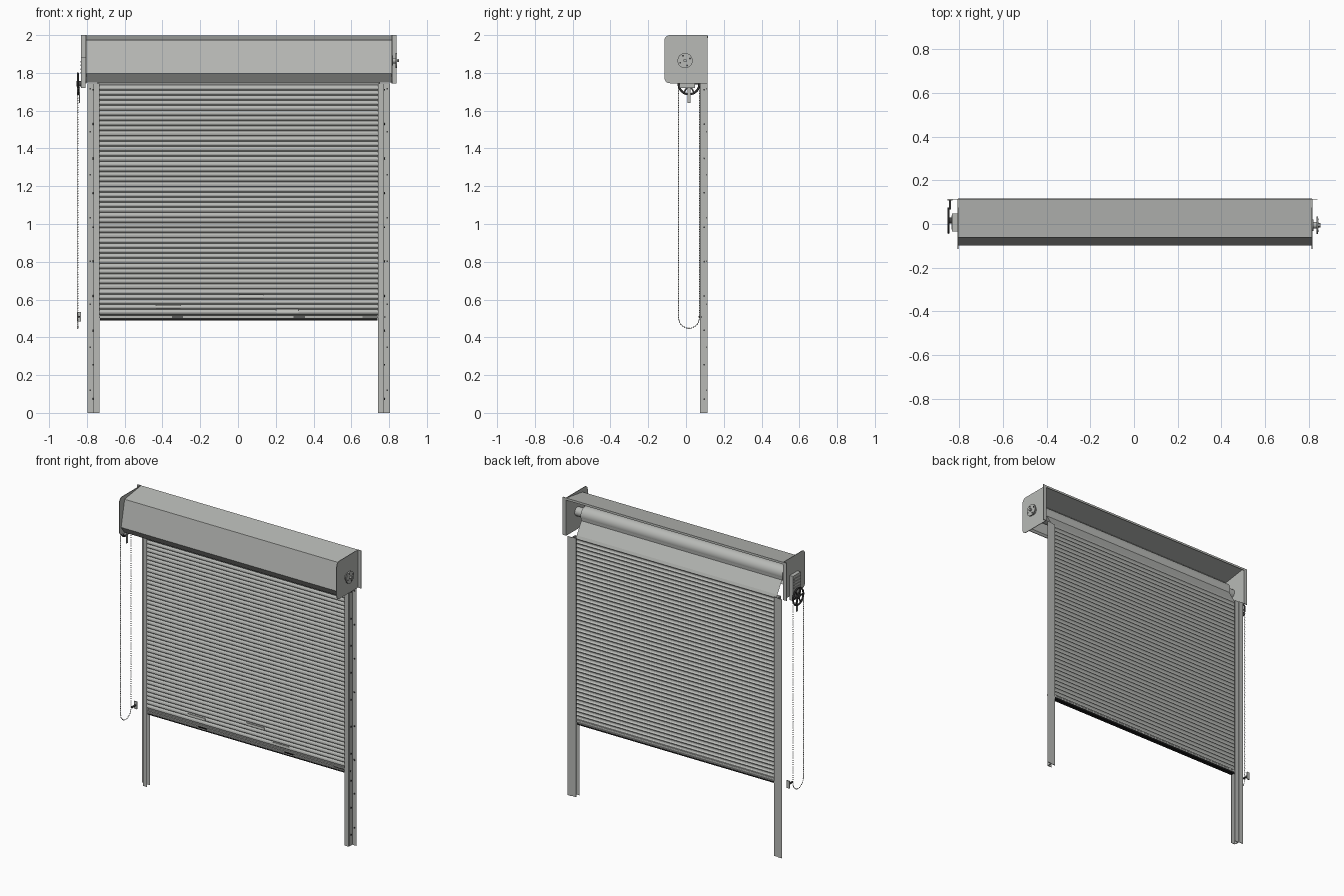
import bpy, bmesh, math
from mathutils import Matrix, Vector

if "Cube" in bpy.data.objects:
    bpy.data.objects.remove(bpy.data.objects["Cube"])


def material(name, col):
    m = bpy.data.materials.new(name)
    m.diffuse_color = (*col, 1)
    m.use_nodes = True
    m.node_tree.nodes["Principled BSDF"].inputs["Base Color"].default_value = m.diffuse_color
    return m


STEEL = material("galvanised grey", (0.48, 0.49, 0.47))
LIGHT = material("light label grey", (0.62, 0.63, 0.60))
DARK = material("dark metal", (0.06, 0.06, 0.06))
BLACK = material("black rubber", (0.01, 0.01, 0.01))


def finish(name, bm, mat, smooth=False):
    bmesh.ops.recalc_face_normals(bm, faces=bm.faces[:])
    me = bpy.data.meshes.new(name)
    bm.to_mesh(me)
    bm.free()
    me.materials.append(mat)
    ob = bpy.data.objects.new(name, me)
    bpy.context.collection.objects.link(ob)
    if smooth:
        bpy.ops.object.select_all(action='DESELECT')
        ob.select_set(True)
        bpy.context.view_layer.objects.active = ob
        bpy.ops.object.shade_smooth_by_angle(angle=math.radians(35))
    return ob


def add_box(bm, x, y, z):
    size = [b - a for a, b in (x, y, z)]
    mid = [(a + b) / 2 for a, b in (x, y, z)]
    bmesh.ops.create_cube(bm, size=1, matrix=Matrix.Translation(mid) @ Matrix.Diagonal((*size, 1)))


def box(name, x, y, z, mat=STEEL):
    bm = bmesh.new()
    add_box(bm, x, y, z)
    return finish(name, bm, mat)


def add_cyl(bm, x0, x1, y, z, r, n=32):
    mtx = Matrix.Translation(((x0 + x1) / 2, y, z)) @ Matrix.Rotation(math.pi / 2, 4, 'Y')
    bmesh.ops.create_cone(bm, cap_ends=True, segments=n, radius1=r, radius2=r,
                          depth=abs(x1 - x0), matrix=mtx)


def cyl(name, x0, x1, y, z, r, mat=STEEL, n=32):
    bm = bmesh.new()
    add_cyl(bm, x0, x1, y, z, r, n)
    return finish(name, bm, mat, True)


def extrude_x(name, pts, x0, x1, mat=STEEL, closed=False, thick=0):
    """Sweep a (y, z) profile along x: an open sheet or a closed solid."""
    bm = bmesh.new()
    a = [bm.verts.new((x0, y, z)) for y, z in pts]
    b = [bm.verts.new((x1, y, z)) for y, z in pts]
    n = len(pts)
    for i in range(n if closed else n - 1):
        j = (i + 1) % n
        bm.faces.new((a[i], a[j], b[j], b[i]))
    if closed:
        bm.faces.new(a)
        bm.faces.new(b)
    ob = finish(name, bm, mat)
    if thick:
        mod = ob.modifiers.new("sheet", 'SOLIDIFY')
        mod.thickness = thick
        mod.offset = 0
    return ob


CX = 0.004                      # middle of the shutter
AY, AZ = -0.005, 1.865          # barrel axis

# Hood: folded sheet, open at the back and underneath
extrude_x("hood", [(0.114, 1.985), (0.114, 1.998), (-0.06, 1.972), (-0.097, 1.798), (-0.06, 1.75)],
          -0.804, 0.814, thick=0.003)

# End plates with rounded front corners and a wall flange
outline = [(0.115, 1.745), (0.115, 2.0)]
for cz, a0 in ((1.97, 90), (1.775, 180)):
    for k in range(6):
        a = math.radians(a0 + k * 18)
        outline.append((-0.085 + 0.03 * math.cos(a), cz + 0.03 * math.sin(a)))
for side, x, w in (("left", -0.805, -1), ("right", 0.815, 1)):
    extrude_x(side + "_end_plate", outline, x - 0.002, x + 0.002, closed=True)
    box(side + "_plate_flange", sorted((x, x + w * 0.025)), (0.111, 0.115), (1.745, 2.0))

# Barrel with its shaft
cyl("barrel", -0.75, 0.755, AY, AZ, 0.05)
cyl("barrel_shaft", -0.803, 0.813, AY, AZ, 0.03)

# Curtain: repeated slat profile, then the lead sheet up to the barrel
P, Z0, N = 0.027, 0.52, 45
slat = [(0.098, 0.0), (0.090, 0.007), (0.0885, 0.013), (0.0905, 0.020), (0.096, 0.0262)]
curtain = [(y, Z0 + i * P + z) for i in range(N) for y, z in slat]
extrude_x("slat_curtain", curtain + [(0.098, Z0 + N * P)], -0.757, 0.765)
extrude_x("curtain_lead", [(0.098, Z0 + N * P), (0.09, 1.755), (0.042, 1.835), (0.045, 1.865)],
          -0.745, 0.752)

# Bottom bar, its angle lip, rubber seal, handles and latch
box("bottom_bar", (-0.755, 0.763), (0.086, 0.102), (0.502, 0.522))
box("bottom_bar_lip", (-0.73, 0.738), (0.078, 0.104), (0.513, 0.517), LIGHT)
box("bottom_bar_foot", (-0.73, 0.738), (0.076, 0.108), (0.499, 0.503))
box("bottom_seal", (-0.73, 0.738), (0.080, 0.106), (0.488, 0.499), BLACK)
for i, x in enumerate((-0.32, 0.325)):
    box(f"handle_{i}", (x - 0.03, x + 0.03), (0.074, 0.087), (0.504, 0.511), BLACK)
box("latch_bolt", (0.66, 0.782), (0.08, 0.086), (0.505, 0.511), DARK)

# Small labels on the slats
for i, (x, z, w) in enumerate(((-0.37, 0.563, 0.13), (0.07, 0.618, 0.13), (0.26, 0.54, 0.12))):
    box(f"label_{i}", (x - w / 2, x + w / 2), (0.085, 0.088), (z - 0.009, z + 0.009), LIGHT)

# Guides: a channel open towards the curtain plus an angle against the wall
for side, s in (("left", -1), ("right", 1)):
    def span(a, b):
        return sorted((CX + s * a, CX + s * b))
    bm = bmesh.new()
    zz = (0, 1.745)
    add_box(bm, span(0.737, 0.767), (0.075, 0.078), zz)
    add_box(bm, span(0.737, 0.767), (0.108, 0.111), zz)
    add_box(bm, span(0.764, 0.767), (0.078, 0.108), zz)
    finish(side + "_guide_channel", bm, STEEL)
    bm = bmesh.new()
    add_box(bm, span(0.767, 0.770), (0.080, 0.112), zz)
    add_box(bm, span(0.767, 0.800), (0.112, 0.115), zz)
    finish(side + "_guide_angle", bm, STEEL)
    bm = bmesh.new()
    for k in range(10):
        z = 0.073 + k * 0.182
        add_cyl(bm, *span(0.770, 0.775), 0.096, z, 0.005, 8)
    finish(side + "_guide_bolts", bm, DARK)
    bm = bmesh.new()
    for k in range(8):
        z = 0.12 + k * 0.228
        add_box(bm, span(0.782, 0.790), (0.108, 0.112), (z - 0.004, z + 0.004))
    finish(side + "_wall_anchors", bm, DARK)

# Right bearing and round cap
cyl("bearing_stub", 0.815, 0.838, AY, AZ, 0.015)
cyl("bearing_flange", 0.816, 0.821, AY, AZ, 0.026)
cyl("bearing_cap", 0.834, 0.841, AY, AZ, 0.04)
cyl("bearing_nut", 0.841, 0.853, AY, AZ, 0.010, n=6)
bm = bmesh.new()
for k in range(4):
    a = k * math.pi / 2 + 0.4
    add_cyl(bm, 0.841, 0.843, AY + 0.028 * math.cos(a), AZ + 0.028 * math.sin(a), 0.005, 10)
finish("cap_screws", bm, DARK)

# Left gear box with ribs
box("gear_box", (-0.832, -0.807), (-0.035, 0.048), (1.72, 1.885))
for k in range(4):
    z = 1.80 + k * 0.02
    box(f"gear_box_rib_{k}", (-0.835, -0.832), (-0.025, 0.038), (z - 0.004, z + 0.004))

# Chain wheel: rim, hub and spokes
WX, WY, WZ, WR = -0.848, 0.016, 1.742, 0.055
bm = bmesh.new()
n, m = 32, 6
ring = []
for i in range(n):
    a = 2 * math.pi * i / n
    row = []
    for j in range(m):
        t = 2 * math.pi * j / m
        r = WR + 0.006 * math.cos(t)
        row.append(bm.verts.new((WX + 0.006 * math.sin(t), WY + r * math.cos(a), WZ + r * math.sin(a))))
    ring.append(row)
for i in range(n):
    for j in range(m):
        i2, j2 = (i + 1) % n, (j + 1) % m
        bm.faces.new((ring[i][j], ring[i2][j], ring[i2][j2], ring[i][j2]))
finish("chain_wheel_rim", bm, DARK, True)
cyl("chain_wheel_hub", -0.854, -0.832, WY, WZ, 0.014, DARK, 16)
bm = bmesh.new()
for k in range(6):
    rot = Matrix.Translation((WX, WY, WZ)) @ Matrix.Rotation(k * math.pi / 3 + math.pi / 6, 4, 'X')
    bmesh.ops.create_cube(bm, size=1, matrix=rot @ Matrix.Translation((0, 0, WR / 2))
                          @ Matrix.Diagonal((0.006, 0.008, WR, 1)))
finish("chain_wheel_spokes", bm, DARK)
box("chain_guide_arm", (-0.842, -0.836), (0.008, 0.024), (1.64, 1.725), STEEL)

# Hanging chain: evenly spaced beads on a thin cord
TOP, LOW = WZ, 0.503
straight, arc = TOP - LOW, math.pi * WR
count = 210


def chain_point(d):
    if d < straight:
        return Vector((WX, WY - WR, TOP - d))
    if d < straight + arc:
        a = math.pi + (d - straight) / WR
        return Vector((WX, WY + WR * math.cos(a), LOW + WR * math.sin(a)))
    return Vector((WX, WY + WR, LOW + d - straight - arc))


bm = bmesh.new()
for i in range(count + 1):
    p = chain_point(i / count * (2 * straight + arc))
    bmesh.ops.create_icosphere(bm, subdivisions=1, radius=0.0038, matrix=Matrix.Translation(p))
finish("chain_beads", bm, STEEL, True)
cu = bpy.data.curves.new("chain_cord", 'CURVE')
cu.dimensions = '3D'
cu.bevel_depth = 0.001
cu.bevel_resolution = 0
sp = cu.splines.new('POLY')
sp.points.add(count)
for i, pt in enumerate(sp.points):
    pt.co = (*chain_point(i / count * (2 * straight + arc)), 1)
cu.materials.append(STEEL)
bpy.context.collection.objects.link(bpy.data.objects.new("chain_cord", cu))

# Wall bracket that holds the chain
box("chain_holder_plate", (-0.852, -0.830), (0.108, 0.115), (0.485, 0.535))
box("chain_holder_hook", (-0.846, -0.836), (0.066, 0.108), (0.506, 0.514), DARK)
